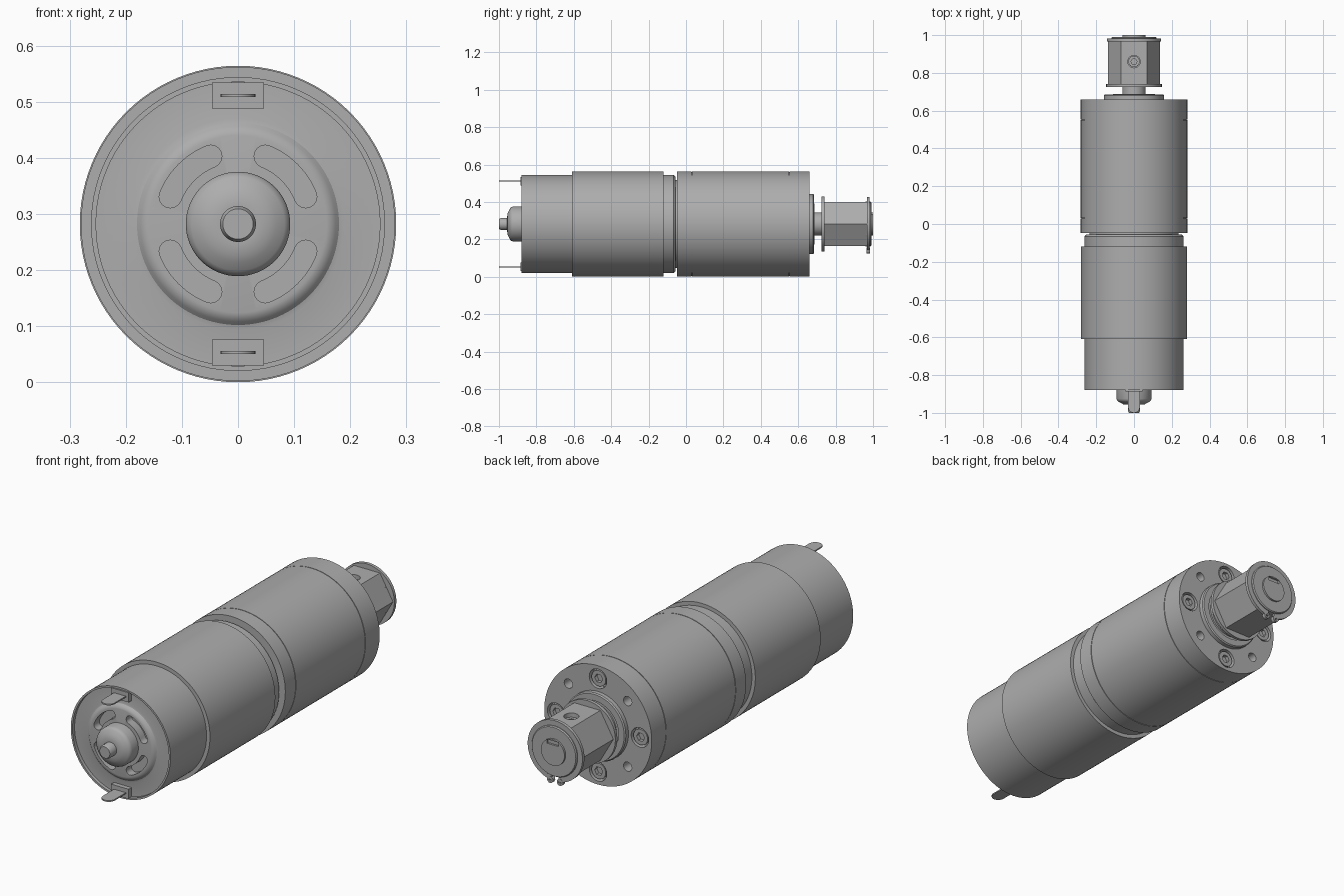
import bpy, bmesh, math
from mathutils import Vector

if "Cube" in bpy.data.objects:
    bpy.data.objects.remove(bpy.data.objects["Cube"])

ZC = 0.282          # height of the motor axis
R = 0.282           # largest radius

metal = bpy.data.materials.new("grey metal")
metal.diffuse_color = (0.42, 0.42, 0.42, 1)
metal.use_nodes = True
metal.node_tree.nodes["Principled BSDF"].inputs["Base Color"].default_value = metal.diffuse_color


def finish(name, bm):
    bmesh.ops.remove_doubles(bm, verts=bm.verts, dist=1e-5)
    bmesh.ops.recalc_face_normals(bm, faces=bm.faces)
    me = bpy.data.meshes.new(name)
    bm.to_mesh(me)
    bm.free()
    me.materials.append(metal)
    ob = bpy.data.objects.new(name, me)
    bpy.context.collection.objects.link(ob)
    return ob


def lathe(name, profile, x=0, z=0, steps=96):
    """Turn (radius, y) points around an axis parallel to y."""
    bm = bmesh.new()
    vs = [bm.verts.new((x + r, y, ZC + z)) for r, y in profile]
    es = [bm.edges.new(p) for p in zip(vs, vs[1:])]
    bmesh.ops.spin(bm, geom=vs + es, cent=(x, 0, ZC + z), axis=(0, 1, 0),
                   angle=math.tau, steps=steps, use_merge=True)
    return finish(name, bm)


def rod(name, r, y0, y1, x=0, z=0, steps=96):
    return lathe(name, [(0, y0), (r, y0), (r, y1), (0, y1)], x, z, steps)


def prism(name, pts, lo, hi, axis="y"):
    """Extrude a 2D outline: (x, z) along y, or (x, y) along z."""
    bm = bmesh.new()
    if axis == "y":
        vs = [bm.verts.new((a, lo, ZC + b)) for a, b in pts]
        move = Vector((0, hi - lo, 0))
    else:
        vs = [bm.verts.new((a, b, ZC + lo)) for a, b in pts]
        move = Vector((0, 0, hi - lo))
    f = bm.faces.new(vs)
    out = bmesh.ops.extrude_face_region(bm, geom=[f], use_keep_orig=True)
    new = [v for v in out["geom"] if isinstance(v, bmesh.types.BMVert)]
    bmesh.ops.translate(bm, verts=new, vec=move)
    return finish(name, bm)


def arc(r, a0, a1, n, cx=0, cy=0):
    return [(cx + r * math.cos(math.radians(a0 + (a1 - a0) * i / n)),
             cy + r * math.sin(math.radians(a0 + (a1 - a0) * i / n)))
            for i in range(n + 1)]


def rect(x0, x1, y0, y1):
    return [(x0, y0), (x1, y0), (x1, y1), (x0, y1)]


def cut(target, cutters):
    for c in cutters:
        mod = target.modifiers.new("cut", "BOOLEAN")
        mod.operation = "DIFFERENCE"
        mod.solver = "EXACT"
        mod.object = c
    dg = bpy.context.evaluated_depsgraph_get()
    me = bpy.data.meshes.new_from_object(target.evaluated_get(dg))
    target.modifiers.clear()
    target.data = me
    for c in cutters:
        bpy.data.objects.remove(c)


# Motor can with a thin rim and a raised bulge on its front face
can = lathe("motor_can", [
    (0, -.88), (.158, -.88), (.167, -.878), (.174, -.872), (.180, -.866),
    (.188, -.864), (.253, -.864), (.253, -.88), (.262, -.88),
    (.262, -.066), (.252, -.056), (0, -.056)])

# Curved vent slots in the front face
slots = []
for a in (0, 90, 180, 270):
    lo, hi, rm, w = a + 22, a + 68, .130, .020
    end0 = [rm * math.cos(math.radians(lo)), rm * math.sin(math.radians(lo))]
    end1 = [rm * math.cos(math.radians(hi)), rm * math.sin(math.radians(hi))]
    outline = (arc(rm + w, lo, hi, 12)
               + arc(w, hi, hi + 180, 8, *end1)[1:-1]
               + arc(rm - w, hi, lo, 12)
               + arc(w, lo + 180, lo + 360, 8, *end0)[1:-1])
    slots.append(prism("slot_cutter", outline, -.95, -.84))
cut(can, slots)

# Bearing housing and front shaft tip
lathe("bearing_housing", [
    (0, -.86), (.093, -.86), (.093, -.925), (.090, -.934), (.083, -.941),
    (.068, -.948), (.056, -.955), (.035, -.956), (0, -.956)])
lathe("front_shaft_tip", [
    (0, -.93), (.032, -.93), (.032, -.990), (.027, -1), (0, -1)], steps=48)

# Two electrical terminals with their insulating blocks
for side, s in (("upper", 1), ("lower", -1)):
    z = .229 * s
    prism(side + "_terminal_block",
          rect(-.046, .046, z - .023, z + .023), -.886, -.86)
    prism(side + "_terminal_tab",
          [(.031, -.87)] + arc(.031, 0, -180, 12, 0, -.969) + [(-.031, -.87)],
          z - .003, z + .003, "z")

# Sleeve around the can, and the joint to the gearbox
lathe("motor_sleeve", [(.262, -.61), (.280, -.61), (.280, -.12),
                       (.262, -.12), (.262, -.61)])
rod("joint_neck", .235, -.07, -.03)

# Gearbox in three sections, separated by hairline seams
rod("gearbox_rear_cap", R, -.048, .029)
rod("gearbox_seam_core", .279, .02, .56)
rod("gearbox_body", R, .032, .551)
flange = rod("gearbox_front_flange", R, .554, .66)

# Counterbores with socket screws, alternating with mounting holes
cutters = []
for i in range(8):
    a = math.radians(45 * i)
    x, z = .220 * math.cos(a), .220 * math.sin(a)
    if i % 2:
        cutters.append(rod("hole_cutter", .022, .60, .70, x, z, 24))
    else:
        cutters.append(rod("bore_cutter", .046, .63, .70, x, z, 32))
        screw = rod("flange_screw", .037, .625, .655, x, z, 32)
        cut(screw, [rod("hex_cutter", .021, .638, .70, x, z, 6)])
cut(flange, cutters)

# Stepped output boss and shaft
lathe("output_boss", [
    (0, .65), (.160, .65), (.160, .680), (.155, .685), (.125, .685),
    (.125, .678), (.110, .678), (.110, .688), (.070, .688), (0, .688)])
shaft = rod("output_shaft", .062, .67, 1.0, steps=64)
cut(shaft, [prism("notch_cutter", rect(-.03, .03, .036, .055), .97, 1.1)])

# Hexagonal coupling with a set screw in its top flat
coupling = prism("hex_coupling", arc(.137, 0, 300, 5), .735, .968)
cut(coupling, [prism("screw_hole_cutter", arc(.033, 0, 345, 23, 0, .86),
                     .07, .2, "z")])
set_screw = prism("set_screw", arc(.030, 0, 345, 23, 0, .86), .068, .100, "z")
cut(set_screw, [prism("socket_cutter", arc(.016, 0, 300, 5, 0, .86),
                      .085, .2, "z")])
rod("coupling_inner_washer", .147, .725, .740)
lathe("coupling_end_cap", [(0, .96), (.119, .96), (.119, .986),
                           (.115, .991), (0, .991)])

# Split retaining ring with two ears at the bottom
prism("retaining_ring",
      arc(.144, -82, 262, 64) + arc(.112, 262, -82, 64), .967, .982)
for s in (-1, 1):
    ear = prism("ring_ear", arc(.016, 0, 337.5, 15, .026 * s, -.142),
                .966, .983)
    cut(ear, [rod("ear_hole_cutter", .007, .9, 1.1, .026 * s, -.142, 12)])

# Smooth the round surfaces and keep hard edges
for ob in bpy.context.collection.objects:
    ob.select_set(True)
    bpy.context.view_layer.objects.active = ob
bpy.ops.object.shade_smooth_by_angle(angle=math.radians(30))
